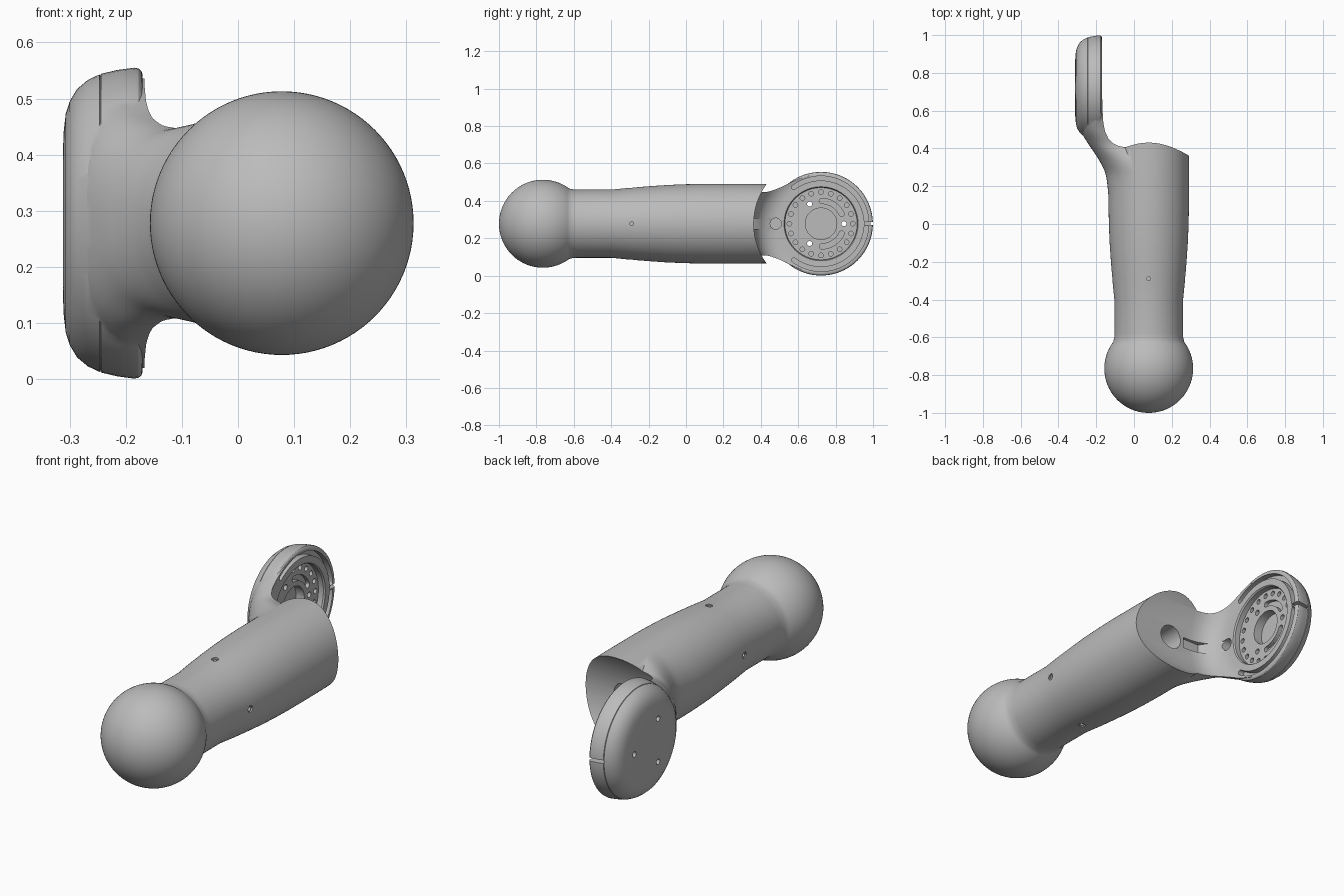
import bpy, bmesh, math
from mathutils import Vector

cube = bpy.data.objects.get("Cube")
if cube:
    bpy.data.objects.remove(cube, do_unlink=True)

MID_X, MID_Z = 0.078, 0.278      # forearm axis
HUB_Y = 0.722                    # disc axis
TAU = math.tau

grey = bpy.data.materials.new("plain_grey")
grey.use_nodes = True
grey.diffuse_color = (0.5, 0.5, 0.5, 1)
grey.node_tree.nodes["Principled BSDF"].inputs["Base Color"].default_value = (0.5, 0.5, 0.5, 1)


def skin(bm, rings):
    """Bridge closed rings of points and cap both ends."""
    loops = [[bm.verts.new(p) for p in ring] for ring in rings]
    n = len(loops[0])
    for a, b in zip(loops, loops[1:]):
        for i in range(n):
            j = (i + 1) % n
            bm.faces.new((a[i], a[j], b[j], b[i]))
    bm.faces.new(loops[0][::-1])
    bm.faces.new(loops[-1])


def solid(name, *ring_sets):
    bm = bmesh.new()
    for rings in ring_sets:
        skin(bm, rings)
    bmesh.ops.recalc_face_normals(bm, faces=bm.faces)
    mesh = bpy.data.meshes.new(name)
    bm.to_mesh(mesh)
    bm.free()
    mesh.materials.append(grey)
    ob = bpy.data.objects.new(name, mesh)
    bpy.context.collection.objects.link(ob)
    return ob


def lathe_x(profile, y=HUB_Y, z=MID_Z, n=96):
    return [[Vector((x, y + r * math.cos(TAU * i / n), z + r * math.sin(TAU * i / n)))
             for i in range(n)] for x, r in profile]


def lathe_y(profile, x=MID_X, z=MID_Z, n=96):
    return [[Vector((x + r * math.cos(TAU * i / n), y, z + r * math.sin(TAU * i / n)))
             for i in range(n)] for y, r in profile]


def lathe_z(profile, x, y, n=24):
    return [[Vector((x + r * math.cos(TAU * i / n), y + r * math.sin(TAU * i / n), z))
             for i in range(n)] for z, r in profile]


def polar(x, radius, angle):
    return Vector((x, HUB_Y + radius * math.cos(angle), MID_Z + radius * math.sin(angle)))


def arc_slot(floor, top, radius, width, start, end):
    """Curved slot with round ends, cut along x around the disc axis."""
    a, b, h = math.radians(start), math.radians(end), width / 2
    steps, caps, pts = 28, 8, []
    for i in range(steps + 1):
        pts.append((radius + h, a + (b - a) * i / steps))
    flat = [polar(0, r, t) for r, t in pts]
    for mid, first, back in ((b, b, False), (a, a + math.pi, True)):
        if back:
            flat += [polar(0, radius - h, b + (a - b) * i / steps) for i in range(steps + 1)]
        c, turn = polar(0, radius, mid), math.copysign(1, b - a)
        for i in range(1, caps):
            t = first + turn * math.pi * i / caps
            flat.append(c + Vector((0, h * math.cos(t), h * math.sin(t))))
    return [[Vector((x, p.y, p.z)) for p in flat] for x in (floor, top)]


def box(x0, x1, y0, y1, half):
    corners = ((y0, -half), (y1, -half), (y1, half), (y0, half))
    return [[Vector((x, y, MID_Z + z)) for y, z in corners] for x in (x0, x1)]


def combine(target, tool, operation):
    tool.hide_render = True
    mod = target.modifiers.new(operation.lower(), 'BOOLEAN')
    mod.operation, mod.solver, mod.object = operation, 'EXACT', tool
    bpy.context.view_layer.objects.active = target
    bpy.ops.object.modifier_apply(modifier=mod.name)
    bpy.data.objects.remove(tool, do_unlink=True)


def cut(target, name, *ring_sets):
    combine(target, solid(name, *ring_sets), 'DIFFERENCE')


def spline(keys, steps=5):
    """Catmull-Rom blend through rows of numbers."""
    rows = [keys[0]] + keys + [keys[-1]]
    out = []
    for p, q, r, s in zip(rows, rows[1:], rows[2:], rows[3:]):
        for i in range(steps):
            t = i / steps
            out.append([0.5 * (2 * b + (c - a) * t + (2 * a - 5 * b + 4 * c - d) * t ** 2
                               + (3 * b - a - 3 * c + d) * t ** 3)
                        for a, b, c, d in zip(p, q, r, s)])
    return out + [keys[-1]]


# Ball end, neck and tapered forearm as one turned shape
ball = [(-0.765 - 0.235 * math.cos(math.radians(t)), 0.235 * math.sin(math.radians(t)))
        for t in range(1, 128, 3)]
sleeve = [(-0.612, 0.1855), (-0.6, 0.1825), (-0.58, 0.182), (-0.4, 0.182), (-0.3, 0.192),
          (-0.2, 0.2), (-0.1, 0.207), (0, 0.211), (0.1, 0.213), (0.3, 0.213), (0.46, 0.211)]
arm = solid("forearm", lathe_y(ball + sleeve))

# Offset arm: y, widest x, outer x, inner x, half height
keys = [(0.1, 0.078, -0.131, 0.28, 0.207), (0.25, 0.07, -0.147, 0.27, 0.207),
        (0.32, 0.03, -0.175, 0.25, 0.197), (0.38, -0.05, -0.212, 0.2, 0.178),
        (0.43, -0.11, -0.246, 0.1, 0.170), (0.5, -0.165, -0.285, 0.05, 0.192),
        (0.58, -0.17, -0.306, 0, 0.230), (0.66, -0.17, -0.311, -0.1, 0.258)]
sections = []
for y, wide, outer, inner, half in spline(keys):
    power = 2 / (2 + 0.5 * min(1, max(0, (y - 0.25) / 0.3)))
    ring = []
    for i in range(64):
        c, s = math.cos(TAU * i / 64), math.sin(TAU * i / 64)
        reach = inner - wide if c > 0 else wide - outer
        ring.append(Vector((wide + reach * math.copysign(abs(c) ** power, c), y,
                            MID_Z + half * math.copysign(abs(s) ** power, s))))
    sections.append(ring)
combine(arm, solid("offset_arm", sections), 'UNION')

# Rounded joint disc with a fine seam
disc = [(-0.312, 0.05), (-0.312, 0.13), (-0.3105, 0.165), (-0.307, 0.195), (-0.3, 0.217),
        (-0.287, 0.239), (-0.268, 0.255), (-0.247, 0.265), (-0.2455, 0.263), (-0.244, 0.2662),
        (-0.215, 0.273), (-0.185, 0.277), (-0.177, 0.2755), (-0.172, 0.271), (-0.17, 0.265)]
combine(arm, solid("joint_disc", lathe_x(disc)), 'UNION')

# Round scoop that clears the neighbouring joint and fillets into the disc
scoop = [(-0.171, 0.23), (-0.170, 0.25), (-0.164, 0.275), (-0.152, 0.3), (-0.135, 0.322),
         (-0.11, 0.341), (-0.08, 0.353), (-0.04, 0.36), (0.5, 0.36)]
cut(arm, "scoop_cutter", lathe_x(scoop, n=128))

# Bore down the forearm and four screw holes around it
cut(arm, "bore_cutter", lathe_y([(-0.1, 0.06), (0.5, 0.06)], n=48))
screw = [(0.15, 0.01), (0.186, 0.01), (0.186, 0.016), (0.3, 0.016)]
for side in (1, -1):
    cut(arm, "screw_cutter", lathe_z([(MID_Z + side * h, r) for h, r in screw], MID_X, -0.29))
    cut(arm, "screw_cutter", lathe_x([(MID_X + side * h, r) for h, r in screw], y=-0.29, n=24))

# Cable channel in the offset arm
ramp = ((0.35, -0.1), (0.48, -0.185), (0.48, 0), (0.35, 0))
cut(arm, "channel_cutter",
    [[Vector((x, y, MID_Z + z)) for y, x in ramp] for z in (-0.027, 0.027)])
cut(arm, "cable_hole_cutter", lathe_x([(-0.215, 0.03), (0, 0.03)], y=0.48, n=32))

# Disc face: recess, hub hole, arc slots, ring of dots, fixing holes, rim notch
cut(arm, "recess_cutter", lathe_x([(-0.205, 0.193), (-0.178, 0.193), (-0.168, 0.2), (-0.1, 0.2)]))
cut(arm, "hub_cutter", lathe_x([(-0.25, 0.084), (-0.1, 0.084)], n=64))
cut(arm, "inner_slot_cutter", *[arc_slot(-0.225, -0.1, 0.122, 0.028, s * 25, s * 88)
                                for s in (1, -1)])
cut(arm, "rim_slot_cutter", *[arc_slot(-0.2, -0.1, 0.243, 0.024, s * 5, s * 127)
                              for s in (1, -1)])
dots = [polar(0, 0.169, TAU * i / 20) for i in range(20)]
cut(arm, "dot_cutter", *[lathe_x([(-0.222, 0.0125), (-0.1, 0.0125)], p.y, p.z, 16) for p in dots])
fixings = [polar(0, 0.122, TAU * i / 3) for i in range(3)]
cut(arm, "fixing_cutter", *[lathe_x([(-0.4, 0.0135), (-0.1, 0.0135)], p.y, p.z, 20)
                            for p in fixings])
cut(arm, "notch_cutter", box(-0.246, -0.1, 0.955, 1.05, 0.008))

# Smooth shading with crisp machined edges
bpy.ops.object.select_all(action='DESELECT')
arm.select_set(True)
bpy.context.view_layer.objects.active = arm
bpy.ops.object.shade_smooth_by_angle(angle=math.radians(30))
